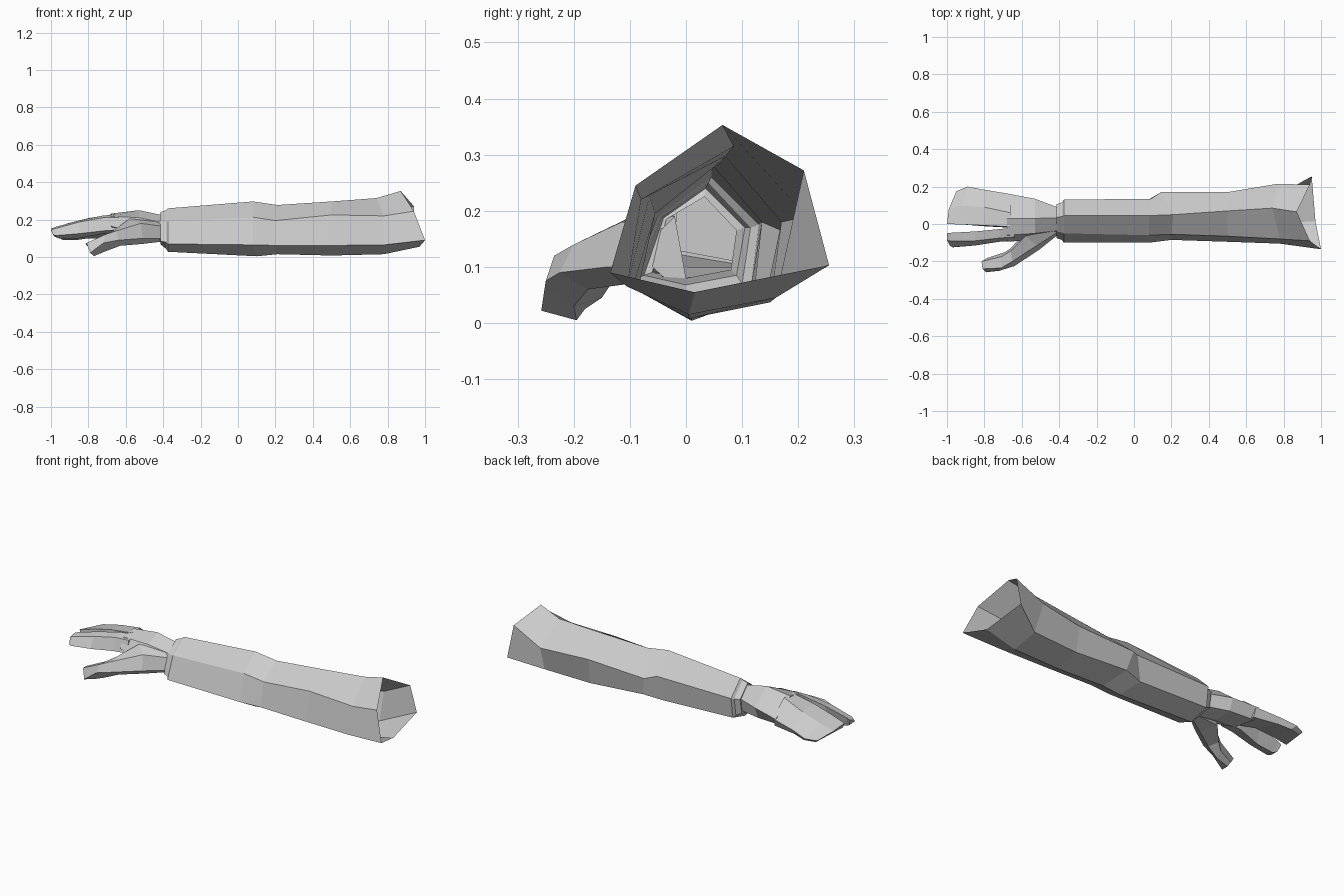
import bpy, bmesh

grey = bpy.data.materials.new("plain grey")
grey.diffuse_color = (0.6, 0.6, 0.6, 1)


def loft(name, rings, cap_start=True, cap_end=True):
    """Skin a row of equal-sized point rings into one flat-shaded object."""
    bm = bmesh.new()
    vs = [[bm.verts.new(p) for p in r] for r in rings]
    n = len(vs[0])
    for a, b in zip(vs, vs[1:]):
        for i in range(n):
            j = (i + 1) % n
            bm.faces.new((a[i], a[j], b[j], b[i]))
    if cap_start:
        bm.faces.new(vs[0][::-1])
    if cap_end:
        bm.faces.new(vs[-1])
    bmesh.ops.recalc_face_normals(bm, faces=bm.faces)
    mesh = bpy.data.meshes.new(name)
    bm.to_mesh(mesh)
    bm.free()
    mesh.materials.append(grey)
    ob = bpy.data.objects.new(name, mesh)
    bpy.context.collection.objects.link(ob)
    return ob


def ring(x, *yz):
    return [(x, y, z) for y, z in yz]


# Rings run: top, front upper, front lower, bottom, back lower, back upper
cuff_edge = ring(-0.375, (0.045, 0.26), (-0.05, 0.19), (-0.10, 0.07),
                 (0.0, 0.028), (0.115, 0.06), (0.13, 0.175))
cuff_lip = ring(-0.385, (0.04, 0.25), (-0.045, 0.187), (-0.085, 0.08),
                (0.0, 0.045), (0.10, 0.07), (0.115, 0.17))
cuff_in = ring(-0.415, (0.035, 0.24), (-0.04, 0.187), (-0.075, 0.085),
               (0.0, 0.068), (0.09, 0.085), (0.105, 0.17))
wrist = ring(-0.41, (0.033, 0.225), (-0.035, 0.185), (-0.06, 0.09),
             (0.0, 0.08), (0.08, 0.095), (0.09, 0.165))

# Sleeve: open tube from wrist to flared shoulder, with a pointed elbow
sleeve = loft("sleeve", [
    wrist, cuff_in, cuff_lip, cuff_edge,
    [(0.08, 0.045, 0.297), (0.08, -0.06, 0.213), (0.08, -0.10, 0.065),
     (0.10, 0.01, 0.004), (0.06, 0.12, 0.045), (0.09, 0.135, 0.18)],
    [(0.21, 0.05, 0.278), (0.20, -0.055, 0.195), (0.20, -0.085, 0.062),
     (0.21, 0.01, 0.015), (0.17, 0.145, 0.06), (0.145, 0.17, 0.165)],
    ring(0.5, (0.07, 0.297), (-0.065, 0.225), (-0.095, 0.062),
         (0.005, 0.008), (0.15, 0.037), (0.17, 0.18)),
    [(0.74, 0.085, 0.315), (0.78, -0.08, 0.22), (0.78, -0.105, 0.065),
     (0.78, 0.005, 0.015), (0.78, 0.16, 0.045), (0.77, 0.215, 0.19)],
    [(0.87, 0.065, 0.353), (0.94, -0.09, 0.245), (1.0, -0.135, 0.09),
     (0.97, 0.015, 0.055), (0.95, 0.255, 0.103), (0.94, 0.21, 0.272)],
], cap_start=False, cap_end=False)

# Palm: same ring order, flattening toward the knuckles
palm = loft("palm", [
    wrist,
    ring(-0.53, (0.03, 0.25), (-0.05, 0.21), (-0.085, 0.125),
         (0.0, 0.10), (0.11, 0.10), (0.135, 0.165)),
    ring(-0.68, (0.03, 0.232), (-0.06, 0.218), (-0.095, 0.165),
         (-0.03, 0.125), (0.12, 0.10), (0.163, 0.15)),
], cap_start=False)

# Joined outer fingers: rings run top, front top, front bottom, back bottom, back top
fingers = loft("outer_fingers", [
    ring(-0.66, (0.06, 0.23), (-0.015, 0.229), (-0.02, 0.13), (0.14, 0.10), (0.16, 0.148)),
    ring(-0.80, (0.09, 0.197), (-0.008, 0.208), (-0.012, 0.155), (0.165, 0.10), (0.183, 0.13)),
    [(-0.92, 0.10, 0.165), (-0.91, -0.003, 0.18), (-0.91, -0.003, 0.14),
     (-0.87, 0.18, 0.09), (-0.89, 0.20, 0.11)],
    [(-0.99, 0.08, 0.135), (-1.0, 0.0, 0.152), (-0.99, 0.0, 0.125),
     (-0.935, 0.165, 0.09), (-0.95, 0.175, 0.105)],
])

# Index finger: rings run back top, front top, front bottom, back bottom
index = loft("index_finger", [
    ring(-0.64, (-0.02, 0.228), (-0.07, 0.212), (-0.09, 0.145), (-0.025, 0.125)),
    ring(-0.72, (-0.027, 0.222), (-0.075, 0.21), (-0.095, 0.14), (-0.03, 0.125)),
    ring(-0.85, (-0.04, 0.195), (-0.09, 0.187), (-0.115, 0.125), (-0.055, 0.10)),
    [(-0.98, -0.047, 0.16), (-0.985, -0.09, 0.15), (-0.97, -0.125, 0.115),
     (-0.96, -0.07, 0.10)],
    [(-1.0, -0.05, 0.15), (-1.0, -0.085, 0.14), (-0.985, -0.115, 0.115),
     (-0.985, -0.065, 0.112)],
])

# Thumb: rings run inner top, outer top, outer side, outer bottom, inner bottom
thumb = loft("thumb", [
    [(-0.41, -0.02, 0.19), (-0.41, -0.045, 0.165), (-0.41, -0.06, 0.10),
     (-0.41, -0.04, 0.082), (-0.41, 0.0, 0.08)],
    [(-0.58, -0.065, 0.205), (-0.52, -0.115, 0.18), (-0.51, -0.14, 0.10),
     (-0.51, -0.10, 0.07), (-0.56, -0.02, 0.085)],
    [(-0.66, -0.145, 0.145), (-0.65, -0.20, 0.14), (-0.64, -0.225, 0.09),
     (-0.63, -0.175, 0.06), (-0.66, -0.13, 0.075)],
    [(-0.71, -0.175, 0.115), (-0.71, -0.235, 0.12), (-0.72, -0.25, 0.075),
     (-0.71, -0.20, 0.03), (-0.69, -0.15, 0.045)],
    [(-0.815, -0.20, 0.07), (-0.81, -0.24, 0.075), (-0.79, -0.258, 0.022),
     (-0.77, -0.195, 0.005), (-0.78, -0.18, 0.025)],
])
